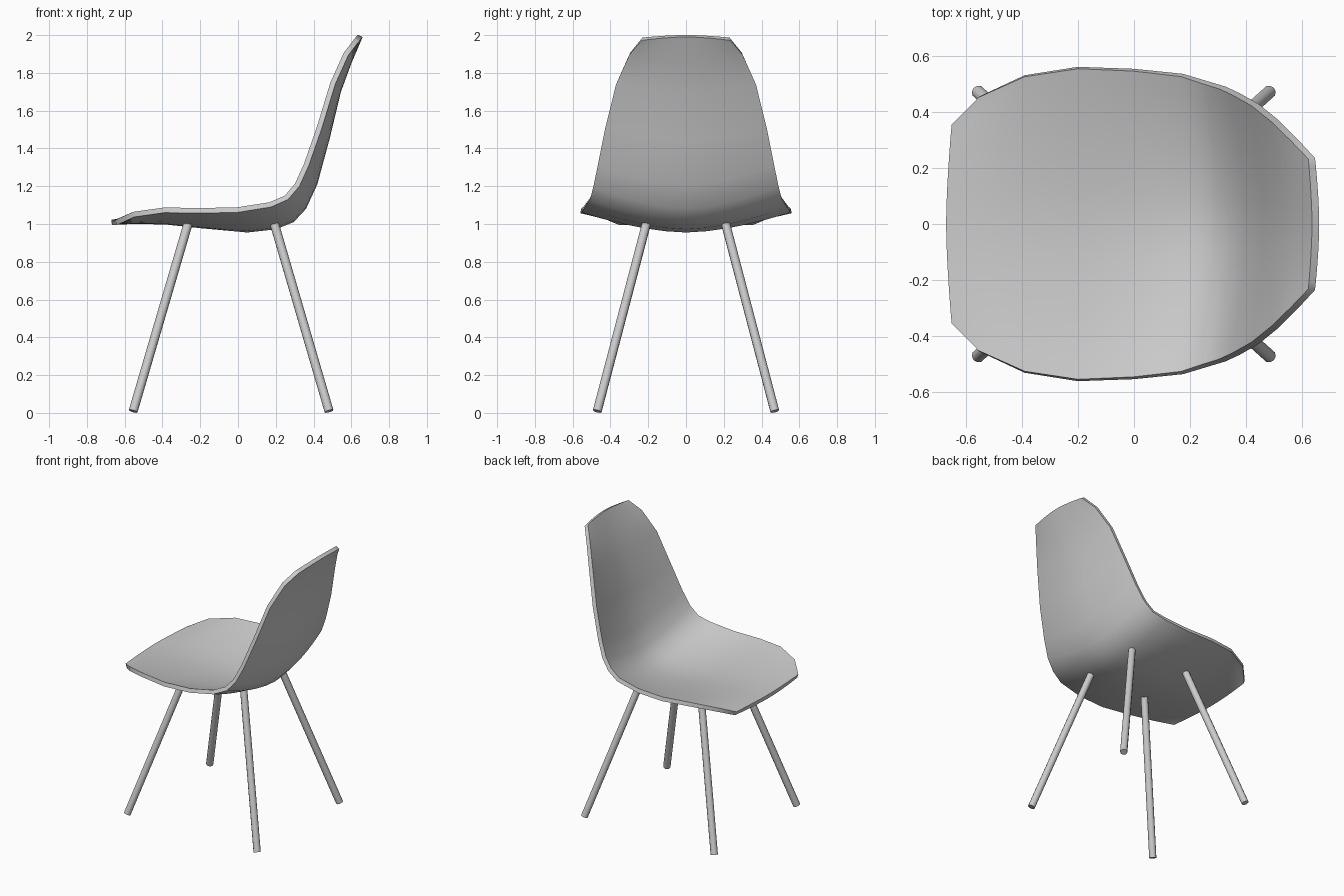
import bpy
from mathutils import Vector

if "Cube" in bpy.data.objects:
    bpy.data.objects.remove(bpy.data.objects["Cube"])

# Shell stations, front lip to top of back:
# centre x, centre z, rim x, rim z, half width (outer surface)
STATIONS = [
    (-0.668, 0.995, -0.64, 0.995, 0.355),
    (-0.56, 1.0, -0.55, 1.037, 0.455),
    (-0.39, 0.998, -0.39, 1.06, 0.53),
    (-0.20, 0.978, -0.20, 1.057, 0.56),
    (0.05, 0.955, 0.00, 1.062, 0.553),
    (0.20, 0.972, 0.175, 1.09, 0.535),
    (0.295, 1.01, 0.265, 1.13, 0.508),
    (0.36, 1.08, 0.325, 1.20, 0.49),
    (0.42, 1.21, 0.375, 1.31, 0.467),
    (0.485, 1.45, 0.445, 1.51, 0.427),
    (0.545, 1.70, 0.515, 1.74, 0.37),
    (0.60, 1.85, 0.585, 1.895, 0.30),
    (0.66, 1.99, 0.645, 1.972, 0.235),
]
HALF = [0.2, 0.4, 0.6, 0.76, 0.89, 1.0]
ACROSS = [-t for t in reversed(HALF)] + [0.0] + HALF


def add_mesh(name, verts, faces):
    mesh = bpy.data.meshes.new(name)
    mesh.from_pydata(verts, [], faces)
    obj = bpy.data.objects.new(name, mesh)
    bpy.context.collection.objects.link(obj)
    return obj


def smooth(obj, angle):
    bpy.ops.object.select_all(action='DESELECT')
    obj.select_set(True)
    bpy.context.view_layer.objects.active = obj
    bpy.ops.object.shade_smooth_by_angle(angle=angle)


# Moulded seat shell: lofted sheet with curled rim
verts = []
for cx, cz, rx, rz, w in STATIONS:
    for t in ACROSS:
        f = abs(t) ** 1.7
        verts.append((cx + (rx - cx) * f, w * t, cz + (rz - cz) * f))
n = len(ACROSS)
faces = [(i * n + j, (i + 1) * n + j, (i + 1) * n + j + 1, i * n + j + 1)
         for i in range(len(STATIONS) - 1) for j in range(n - 1)]
shell = add_mesh("seat_shell", verts, faces)
thick = shell.modifiers.new("thickness", 'SOLIDIFY')
thick.thickness = 0.028
thick.offset = 1
bpy.context.view_layer.objects.active = shell
shell.select_set(True)
bpy.ops.object.modifier_apply(modifier="thickness")
smooth(shell, 0.9)


# Splayed round legs
def add_leg(name, top, foot):
    top, foot = Vector(top), Vector(foot)
    axis = top - foot
    bpy.ops.mesh.primitive_cylinder_add(vertices=10, radius=0.024,
                                        depth=axis.length,
                                        location=(top + foot) / 2)
    leg = bpy.context.object
    leg.name = name
    leg.rotation_euler = axis.to_track_quat('Z', 'Y').to_euler()
    smooth(leg, 0.8)


for side, s in (("left", -1), ("right", 1)):
    add_leg("front_leg_" + side, (-0.265, 0.21 * s, 1.0), (-0.555, 0.47 * s, 0.009))
    add_leg("rear_leg_" + side, (0.193, 0.21 * s, 1.0), (0.482, 0.47 * s, 0.009))
